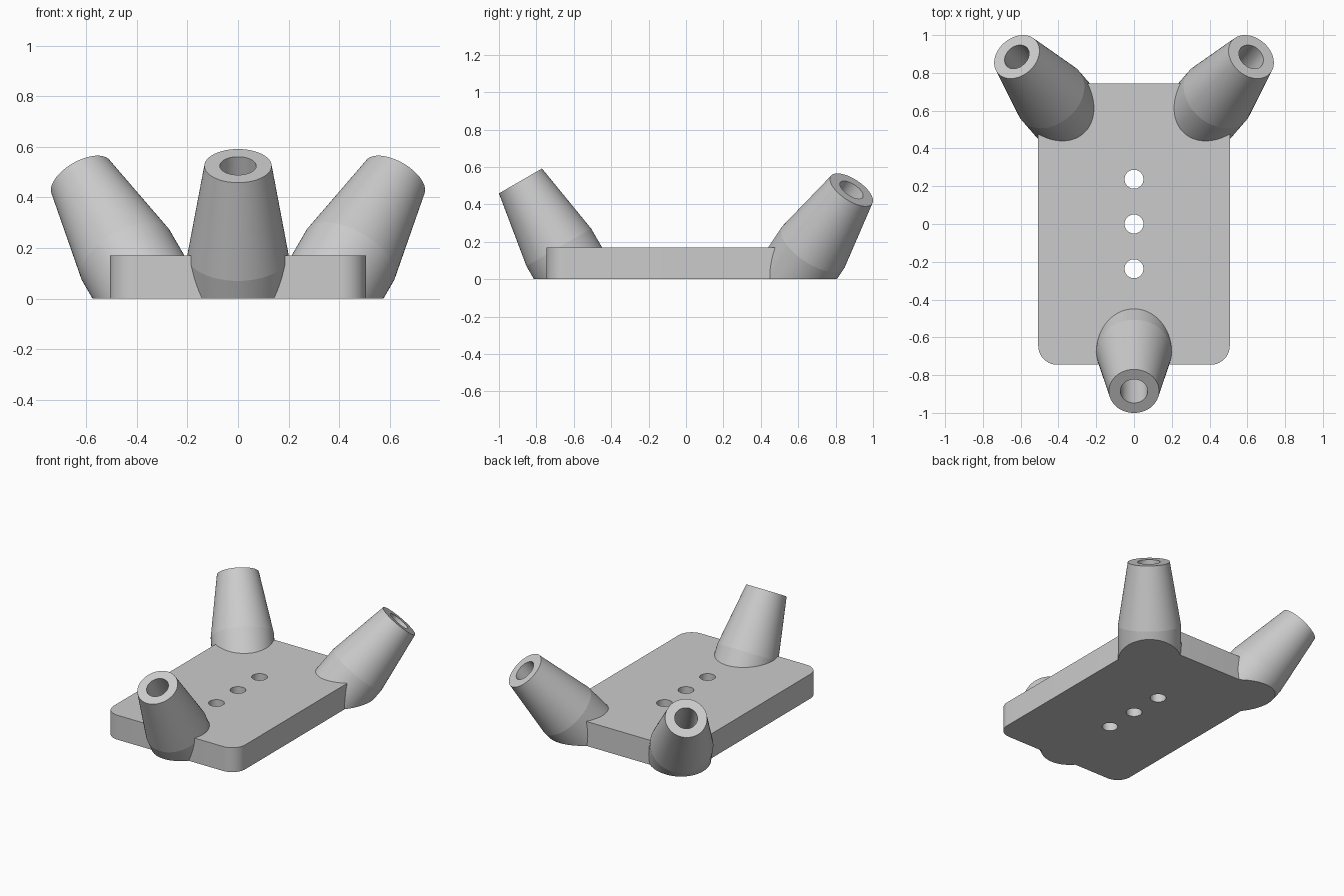
import bpy, bmesh, math
from mathutils import Matrix, Vector

cube = bpy.data.objects.get("Cube")
if cube:
    bpy.data.objects.remove(cube, do_unlink=True)

# Material
grey = bpy.data.materials.new("plain grey")
grey.use_nodes = True
colour = (0.6, 0.6, 0.6, 1)
grey.diffuse_color = colour
grey.node_tree.nodes["Principled BSDF"].inputs["Base Color"].default_value = colour

HALF_X, HALF_Y, THICK, CORNER = 0.507, 0.745, 0.17, 0.1
SEGMENTS = 72


def make_object(name, bm):
    bmesh.ops.recalc_face_normals(bm, faces=bm.faces)
    mesh = bpy.data.meshes.new(name)
    bm.to_mesh(mesh)
    bm.free()
    mesh.materials.append(grey)
    obj = bpy.data.objects.new(name, mesh)
    bpy.context.collection.objects.link(obj)
    return obj


def smooth(obj):
    bpy.ops.object.select_all(action='DESELECT')
    obj.select_set(True)
    bpy.context.view_layer.objects.active = obj
    bpy.ops.object.shade_smooth_by_angle(angle=math.radians(7))


# Base plate: a box with rounded upright edges
bm = bmesh.new()
size = Matrix.Diagonal((2 * HALF_X, 2 * HALF_Y, THICK, 1))
bmesh.ops.create_cube(bm, size=1, matrix=Matrix.Translation((0, 0, THICK / 2)) @ size)
upright = [e for e in bm.edges if abs(e.verts[0].co.z - e.verts[1].co.z) > THICK / 2]
bmesh.ops.bevel(bm, geom=upright, offset=CORNER, segments=14, profile=0.5, affect='EDGES')
plate = make_object("base_plate", bm)

# Row of three screw holes
bm = bmesh.new()
for y in (-0.237, 0, 0.237):
    bmesh.ops.create_cone(bm, cap_ends=True, segments=48, radius1=0.05, radius2=0.05,
                          depth=1, matrix=Matrix.Translation((0, y, 0)))
cutter = make_object("screw_hole_cutter", bm)
cutter.hide_render = True
cut = plate.modifiers.new("screw_holes", 'BOOLEAN')
cut.object, cut.operation, cut.solver = cutter, 'DIFFERENCE', 'EXACT'
smooth(plate)
bpy.ops.object.modifier_apply(modifier=cut.name)
bpy.data.objects.remove(cutter, do_unlink=True)


def make_socket(name, x, y, direction):
    """Tapered tube on a straight root, trimmed flat at the ground."""
    length, root, rim, bore = 0.41, 0.2, 0.133, 0.072
    profile = [(0, 0.01), (bore, 0.01), (bore, length), (rim, length),
               (root, 0), (root, -0.6), (0, -0.6)]
    bm = bmesh.new()
    verts = [bm.verts.new((r, 0, z)) for r, z in profile]
    edges = [bm.edges.new(pair) for pair in zip(verts, verts[1:])]
    bmesh.ops.spin(bm, geom=verts + edges, axis=(0, 0, 1), cent=(0, 0, 0),
                   angle=math.tau, steps=SEGMENTS)
    bmesh.ops.remove_doubles(bm, verts=bm.verts, dist=1e-4)
    turn = Vector(direction).to_track_quat('Z', 'Y').to_matrix().to_4x4()
    bm.transform(Matrix.Translation((x, y, THICK)) @ turn)
    ground = bmesh.ops.bisect_plane(bm, geom=bm.verts[:] + bm.edges[:] + bm.faces[:],
                                    plane_co=(0, 0, 0), plane_no=(0, 0, 1),
                                    clear_inner=True)
    rim_edges = [g for g in ground["geom_cut"] if isinstance(g, bmesh.types.BMEdge)]
    bmesh.ops.contextual_create(bm, geom=rim_edges)
    smooth(make_object(name, bm))


# Front socket leans forward, the rear pair lean back and outward
s, c = math.sin(math.radians(30)), math.cos(math.radians(30))
make_socket("front_socket", 0, -0.68, (0, -s, c))
for side, label in ((1, "left"), (-1, "right")):
    make_socket("rear_" + label + "_socket", side * 0.443, 0.68, (side * c * s, s, c * c))
